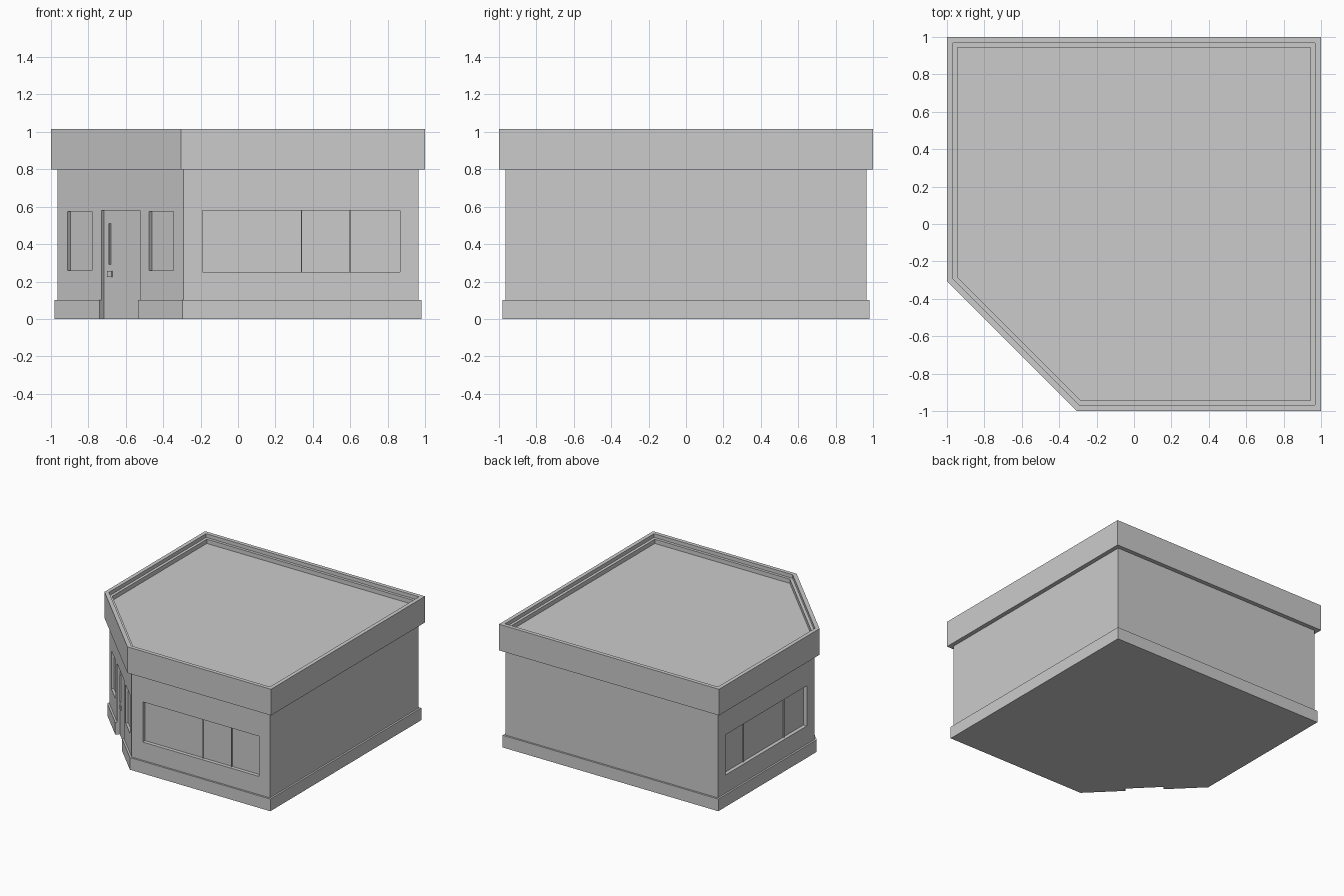
import bpy, bmesh
from math import radians
from mathutils import Matrix, Vector

if "Cube" in bpy.data.objects:
    bpy.data.objects.remove(bpy.data.objects["Cube"])


def footprint(d):
    """Square with one chamfered corner, inset by d."""
    a, c = 1 - d, -0.305 + 0.414 * d
    return [(c, -a), (a, -a), (a, a), (-a, a), (-a, c)]


def finish(bm, name):
    bmesh.ops.recalc_face_normals(bm, faces=bm.faces)
    me = bpy.data.meshes.new(name)
    bm.to_mesh(me)
    bm.free()
    ob = bpy.data.objects.new(name, me)
    bpy.context.collection.objects.link(ob)
    return ob


def loft(name, profile):
    """Closed solid from (inset, height) rings."""
    bm = bmesh.new()
    rings = [[bm.verts.new((x, y, z)) for x, y in footprint(d)] for d, z in profile]
    for lo, hi in zip(rings, rings[1:]):
        for i in range(5):
            j = (i + 1) % 5
            bm.faces.new((lo[i], lo[j], hi[j], hi[i]))
    bm.faces.new(rings[0])
    bm.faces.new(rings[-1])
    return finish(bm, name)


def box(name, frame, u, v, z):
    """Box in a wall frame: u along the wall, v inward, z up."""
    lo, hi = Vector((u[0], v[0], z[0])), Vector((u[1], v[1], z[1]))
    bm = bmesh.new()
    bmesh.ops.create_cube(bm, size=1)
    for p in bm.verts:
        p.co = frame @ Vector([(lo[i] + hi[i]) / 2 + p.co[i] * (hi[i] - lo[i]) for i in range(3)])
    return finish(bm, name)


# Wall frames
front = Matrix.Translation((0, -0.965, 0))
left = Matrix.Translation((-0.965, 0, 0)) @ Matrix.Rotation(radians(-90), 4, 'Z')
corner = Matrix.Translation((-0.628, -0.628, 0)) @ Matrix.Rotation(radians(-45), 4, 'Z')

# Plinth, walls, overhanging fascia and stepped parapet
shell = loft("building_shell", [
    (0.02, 0), (0.02, 0.10), (0.035, 0.10), (0.035, 0.80), (0, 0.80), (0, 1.015),
    (0.032, 1.015), (0.032, 0.985), (0.055, 0.985), (0.055, 0.95)])

# Window and door recesses
recesses = [
    ("front_window_cut", front, (-0.19, 0.865), 0.03, (0.25, 0.58)),
    ("left_window_cut", left, (-0.865, 0.19), 0.03, (0.25, 0.58)),
    ("corner_window_cut_a", corner, (-0.40, -0.216), 0.02, (0.26, 0.575)),
    ("corner_window_cut_b", corner, (0.216, 0.40), 0.02, (0.26, 0.575)),
    ("door_cut", corner, (-0.145, 0.145), 0.02, (-0.1, 0.58)),
]
bpy.context.view_layer.objects.active = shell
for name, frame, u, depth, z in recesses:
    cutter = box(name, frame, u, (-0.1, depth), z)
    cutter.hide_render = True
    mod = shell.modifiers.new(name, 'BOOLEAN')
    mod.operation, mod.solver, mod.object = 'DIFFERENCE', 'EXACT', cutter
    bpy.ops.object.modifier_apply(modifier=mod.name)
    bpy.data.objects.remove(cutter)

# Slim mullions in the two large windows
for name, frame, us in (("front_mullion", front, (0.34, 0.60)),
                        ("left_mullion", left, (-0.60, -0.075))):
    for u in us:
        box(name, frame, (u - 0.003, u + 0.003), (0.02, 0.032), (0.25, 0.58))

# Door pull and lock
box("door_pull", corner, (-0.099, -0.091), (0.008, 0.022), (0.29, 0.51))
box("door_lock", corner, (-0.115, -0.082), (0.012, 0.022), (0.225, 0.255))
